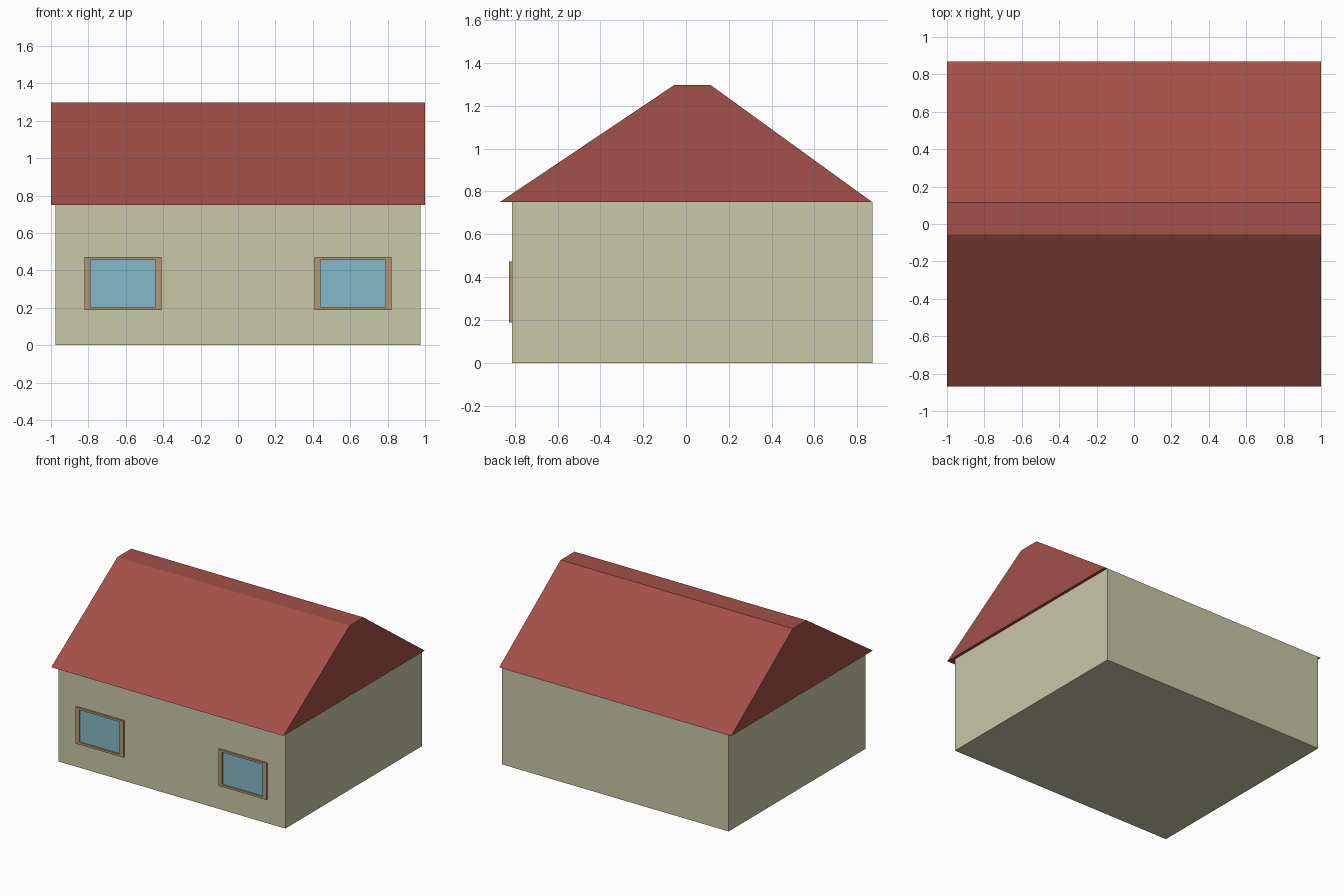
import bpy, bmesh

if "Cube" in bpy.data.objects:
    bpy.data.objects.remove(bpy.data.objects["Cube"])


def material(name, rgb):
    m = bpy.data.materials.new(name)
    m.diffuse_color = (*rgb, 1)
    m.use_nodes = True
    m.node_tree.nodes["Principled BSDF"].inputs["Base Color"].default_value = m.diffuse_color
    return m


def finish(bm, name, mat):
    bmesh.ops.recalc_face_normals(bm, faces=bm.faces)
    me = bpy.data.meshes.new(name)
    bm.to_mesh(me)
    bm.free()
    ob = bpy.data.objects.new(name, me)
    bpy.context.collection.objects.link(ob)
    me.materials.append(mat)
    return ob


def prism(name, points, push, mat):
    """Extrude a flat outline along a vector into a closed solid."""
    bm = bmesh.new()
    face = bm.faces.new([bm.verts.new(p) for p in points])
    new = bmesh.ops.extrude_face_region(bm, geom=[face], use_keep_orig=True)["geom"]
    verts = [v for v in new if isinstance(v, bmesh.types.BMVert)]
    bmesh.ops.translate(bm, verts=verts, vec=push)
    return finish(bm, name, mat)


def rect(x0, x1, z0, z1, y):
    return [(x0, y, z0), (x1, y, z0), (x1, y, z1), (x0, y, z1)]


def mirror_x(ob):
    ob.modifiers.new("Mirror", 'MIRROR').use_axis[0] = True


wall = material("wall", (0.58, 0.58, 0.39))
tile = material("roof", (0.37, 0.08, 0.065))
wood = material("frame", (0.47, 0.30, 0.17))
pane = material("glass", (0.235, 0.48, 0.58))

FRONT, BACK, EAVE = -0.812, 0.87, 0.75

# Walls
prism("walls", rect(-0.977, 0.977, 0, EAVE, FRONT), (0, BACK - FRONT, 0), wall)

# Roof with flattened ridge, overhanging at the front and sides
profile = [(-0.87, EAVE), (BACK, EAVE), (0.115, 1.297), (-0.055, 1.297)]
prism("roof", [(-1, y, z) for y, z in profile], (2, 0, 0), tile)

# Window frame: ring between two rectangles, given depth
bm = bmesh.new()
rings = []
for y in (FRONT, FRONT - 0.014):
    for r in (rect(0.41, 0.822, 0.187, 0.472, y), rect(0.441, 0.789, 0.204, 0.456, y)):
        rings.append([bm.verts.new(p) for p in r])
outer_b, inner_b, outer_f, inner_f = rings
for a, b in ((outer_b, inner_b), (outer_f, inner_f), (outer_b, outer_f), (inner_b, inner_f)):
    for i in range(4):
        j = (i + 1) % 4
        bm.faces.new((a[i], a[j], b[j], b[i]))
mirror_x(finish(bm, "window_frame", wood))

# Window glass, set back inside the frame
mirror_x(prism("window_glass", rect(0.441, 0.789, 0.204, 0.456, FRONT), (0, -0.003, 0), pane))
